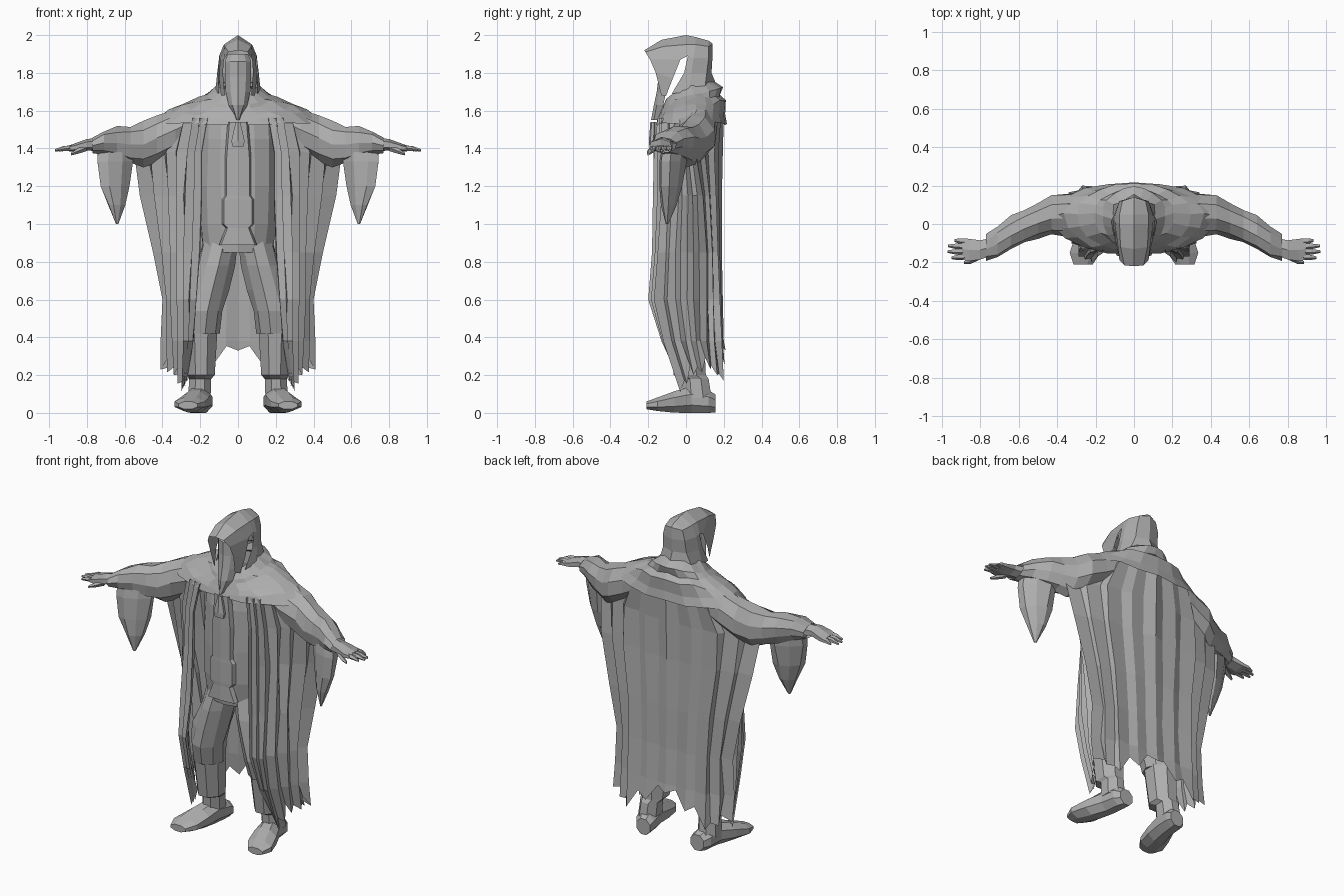
import bpy, bmesh, math, random

random.seed(4)
cloth = bpy.data.materials.new("weathered_grey")
cloth.diffuse_color = (0.42, 0.42, 0.42, 1)


def surface(name, rows, closed=False, caps=False, mirror=True, holes=()):
    """Skin a list of point rows with flat quads, mirrored across x."""
    bm = bmesh.new()
    grid = [[bm.verts.new(p) for p in row] for row in rows]
    n = len(rows[0])
    for j in range(len(rows) - 1):
        for i in range(n if closed else n - 1):
            if (j, i) not in holes:
                k = (i + 1) % n
                bm.faces.new((grid[j][i], grid[j][k], grid[j + 1][k], grid[j + 1][i]))
    if caps:
        bm.faces.new(grid[0])
        bm.faces.new(grid[-1])
    bmesh.ops.recalc_face_normals(bm, faces=bm.faces)
    mesh = bpy.data.meshes.new(name)
    bm.to_mesh(mesh)
    bm.free()
    mesh.materials.append(cloth)
    ob = bpy.data.objects.new(name, mesh)
    bpy.context.collection.objects.link(ob)
    if mirror:
        mod = ob.modifiers.new("mirror", 'MIRROR')
        mod.merge_threshold = 0.001
    return ob


def loft(name, stations, axis, sides=8, rough=0.0, slant=0.0, caps=True, mirror=True):
    """Tube through stations (x, y, z, half width, half depth) with rings across one axis."""
    rows = []
    for x, y, z, a, b in stations:
        row = []
        for i in range(sides):
            t = (i + 0.5) * 2 * math.pi / sides
            r = (1 + random.uniform(-rough, rough)) / math.cos(math.pi / sides)
            u, v = a * r * math.cos(t), b * r * math.sin(t)
            if axis == 'x':
                row.append((x, y + u, z + v))
            elif axis == 'y':
                row.append((x + u, y, max(z + v, 0)))
            else:
                row.append((x + u, y + v + slant * u, z))
        rows.append(row)
    return surface(name, rows, True, caps, mirror)


def jitter(p, amount):
    x, y, z = (c + random.uniform(-amount, amount) for c in p)
    return (x if abs(p[0]) > 0.001 else 0, y, z)


# Hood: rows from lower rim to crown, columns from face opening to back
hood = [
    [(.07, -.13, 1.68), (.09, -.105, 1.68), (.10, -.075, 1.69), (.12, .01, 1.70), (.11, .10, 1.72), (0, .16, 1.74)],
    [(.08, -.16, 1.80), (.10, -.07, 1.77), (.105, -.01, 1.80), (.11, .03, 1.80), (.08, .11, 1.80), (0, .135, 1.80)],
    [(.075, -.19, 1.87), (.095, -.03, 1.87), (.10, .01, 1.89), (.10, .04, 1.88), (.075, .12, 1.88), (0, .14, 1.88)],
    [(.05, -.215, 1.91), (.07, -.12, 1.94), (.075, 0, 1.95), (.075, .05, 1.95), (.06, .12, 1.94), (0, .14, 1.95)],
    [(0, -.22, 1.92), (0, -.13, 1.975), (0, 0, 2.0), (0, .05, 1.99), (0, .12, 1.97), (0, .14, 1.955)],
]
surface("hood", hood, holes={(0, 1), (1, 1)})

# Face covering inside the hood, hanging down to the collar
mask = [(1.90, .055, -.10), (1.86, .07, -.13), (1.78, .07, -.13),
        (1.70, .065, -.14), (1.63, .05, -.155), (1.55, .01, -.17)]
surface("face_mask", [[(0, y - .015, z), (w * .6, y, z), (w, y + .035, z)] for z, w, y in mask])

# Draped mantle: z front/side/back, half width, y front/side/back
mantle = [(1.66, 1.73, 1.76, .105, -.10, .02, .14), (1.62, 1.69, 1.73, .17, -.125, .04, .19),
          (1.61, 1.67, 1.68, .21, -.125, .05, .185), (1.58, 1.63, 1.66, .30, -.14, .05, .215),
          (1.55, 1.60, 1.58, .36, -.16, .05, .20), (1.53, 1.54, 1.53, .44, -.165, .04, .215)]
rows = []
for zf, zs, zb, rx, yf, ys, yb in mantle:
    row = []
    for i in range(11):
        a = -math.pi / 2 + math.pi * i / 10
        s = math.sin(a)
        x = 0 if i in (0, 10) else rx * math.cos(a)
        y = ys + (yb - ys) * s if s > 0 else ys + (ys - yf) * s
        z = zs + ((zb if s > 0 else zf) - zs) * s * s
        row.append(jitter((x, y, z), .008))
    rows.append(row)
surface("mantle", rows)

# Cloak: half sections from front edge, around the side, to the back centre
cloak = [
    (1.56, [(.16, -.15), (.24, -.13), (.33, -.05), (.42, .06), (.25, .17), (0, .20)]),
    (1.38, [(.19, -.17), (.27, -.13), (.38, -.03), (.55, .05), (.32, .15), (0, .195)]),
    (1.15, [(.19, -.175), (.28, -.13), (.37, -.02), (.52, .09), (.32, .16), (0, .19)]),
    (.85, [(.20, -.18), (.29, -.15), (.36, -.03), (.45, .11), (.28, .17), (0, .19)]),
    (.60, [(.22, -.20), (.29, -.17), (.36, -.03), (.40, .11), (.27, .18), (0, .195)]),
    (.38, [(.24, -.13), (.29, -.12), (.35, 0), (.41, .11), (.27, .19), (0, .20)]),
    (0, [(.28, -.02), (.30, -.03), (.34, .04), (.41, .13), (.27, .20), (0, .21)]),
]
hem = [.14, .11, .20, .23, .17, .33]
SUB = 4
rows = []
for j, (z, pts) in enumerate(cloak):
    row = []
    for i in range(5 * SUB + 1):
        k = min(i // SUB, 4)
        f = i / SUB - k
        x, y = (pts[k][c] * (1 - f) + pts[k + 1][c] * f for c in (0, 1))
        # alternating pleats, ragged along the hem
        fold = 1 - (i % 2) * random.uniform(.04, .13)
        zz = z
        if j == len(cloak) - 1:
            zz = hem[k] * (1 - f) + hem[k + 1] * f + (i % 2) * random.uniform(.02, .08)
        row.append((x * fold if i < 5 * SUB else 0, .03 + (y - .03) * fold, zz))
    rows.append(row)
surface("cloak", rows)

# Tunic, centre strip and pendant
loft("tunic", [(0, 0, 1.60, .19, .12), (0, 0, 1.45, .2, .145), (0, 0, 1.2, .2, .15),
               (0, 0, 1.0, .2, .15), (0, 0, .85, .18, .13)], 'z', 14, .03, mirror=False)
strip = [(1.54, .045), (1.35, .06), (1.15, .06), (1.13, .075), (1.0, .075), (.98, .055), (.89, .09)]
surface("centre_strip", [[(0, -.172, z), (w, -.165, z), (w + .01, -.14, z)] for z, w in strip])
loft("pendant", [(0, -.175, 1.54, .012, .012), (0, -.18, 1.44, .035, .014),
                 (0, -.18, 1.41, .03, .012)], 'z', 6, mirror=False)

# Sleeves with long hanging cuffs
loft("sleeve", [(.20, .06, 1.56, .11, .09), (.33, .05, 1.50, .105, .11), (.43, .045, 1.455, .10, .115),
                (.50, .02, 1.42, .09, .115), (.57, -.01, 1.42, .085, .095), (.64, -.045, 1.43, .085, .08),
                (.71, -.09, 1.43, .08, .06), (.77, -.12, 1.415, .065, .04)], 'x', 9, .08, caps=False)
loft("hanging_cuff", [(.645, -.06, 1.43, .09, .05), (.65, -.07, 1.33, .09, .055), (.65, -.08, 1.20, .075, .05),
                      (.64, -.09, 1.10, .045, .035), (.64, -.10, 1.0, .006, .006)], 'z', 8, .06, slant=-.4)

# Hands
loft("palm", [(.73, -.115, 1.42, .045, .032), (.80, -.135, 1.42, .05, .026),
              (.86, -.135, 1.405, .058, .02), (.895, -.13, 1.40, .055, .014)], 'x', 6)
for n, (y, tip, ty) in enumerate([(-.09, .935, -.085), (-.117, .968, -.113), (-.144, .97, -.143), (-.17, .95, -.175)]):
    loft(f"finger_{n + 1}", [(.88, y, 1.402, .014, .012), ((.88 + tip) / 2, (y + ty) / 2, 1.40, .013, .011),
                             (tip, ty, 1.39, .006, .005)], 'x', 5)
loft("thumb", [(.80, -.165, 1.405, .016, .016), (.85, -.19, 1.385, .014, .012), (.885, -.20, 1.37, .006, .006)], 'x', 5)

# Trousers, boots and shoes
loft("trouser_leg", [(.085, 0, .93, .085, .11), (.12, -.02, .78, .095, .115), (.155, -.03, .65, .10, .105),
                     (.18, -.03, .54, .095, .10), (.19, -.01, .42, .085, .09)], 'z', 9, .1)
loft("boot_shaft", [(.19, -.01, .46, .075, .08), (.195, 0, .42, .085, .095), (.195, .02, .20, .072, .085),
                    (.20, .05, .18, .058, .07), (.205, .06, .08, .06, .075)], 'z', 8)
loft("shoe", [(.185, .155, .05, .045, .048), (.195, .12, .06, .06, .06), (.205, .03, .07, .06, .07),
              (.23, -.06, .058, .075, .057), (.255, -.15, .046, .08, .036), (.265, -.21, .04, .05, .02)], 'y', 8)
